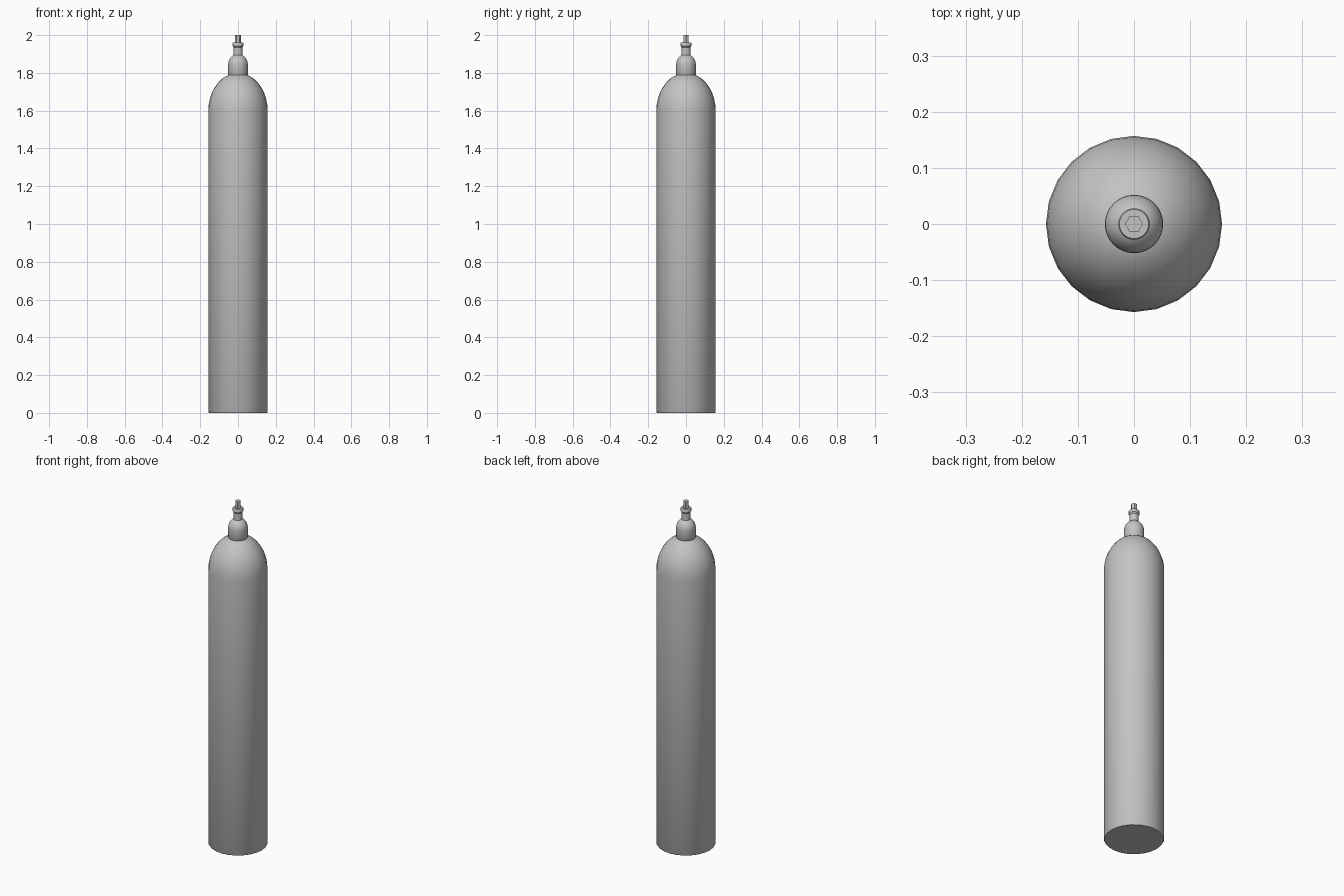
import bpy, math

cube = bpy.data.objects.get("Cube")
if cube:
    bpy.data.objects.remove(cube, do_unlink=True)

steel = bpy.data.materials.new("grey_steel")
steel.use_nodes = True
colour = (0.55, 0.55, 0.55, 1)
steel.diffuse_color = colour
steel.node_tree.nodes["Principled BSDF"].inputs["Base Color"].default_value = colour


def lathe(name, profile, sides, smooth_angle=35):
    """Revolve (radius, height) points around z and cap both ends."""
    verts = [(r * math.cos(2 * math.pi * i / sides), r * math.sin(2 * math.pi * i / sides), z)
             for r, z in profile for i in range(sides)]
    faces = [(k * sides + i, k * sides + (i + 1) % sides,
              (k + 1) * sides + (i + 1) % sides, (k + 1) * sides + i)
             for k in range(len(profile) - 1) for i in range(sides)]
    faces.append(tuple(reversed(range(sides))))
    faces.append(tuple(range(len(verts) - sides, len(verts))))
    mesh = bpy.data.meshes.new(name)
    mesh.from_pydata(verts, [], faces)
    mesh.materials.append(steel)
    obj = bpy.data.objects.new(name, mesh)
    bpy.context.collection.objects.link(obj)
    bpy.ops.object.select_all(action='DESELECT')
    obj.select_set(True)
    bpy.context.view_layer.objects.active = obj
    bpy.ops.object.shade_smooth_by_angle(angle=math.radians(smooth_angle))
    return obj


def dome(radius, base, height, end_angle, steps):
    """Quarter-ellipse profile from the rim up to end_angle degrees."""
    angles = [math.radians(end_angle * k / steps) for k in range(steps + 1)]
    return [(radius * math.cos(a), base + height * math.sin(a)) for a in angles]


# Cylinder body with a softened foot and domed shoulder
lathe("tank_body", [(0.153, 0), (0.157, 0.006)] + dome(0.157, 1.6, 0.2, 75, 8), 24)

# Domed cap around the neck
lathe("neck_cap", [(0.049, 1.785), (0.052, 1.79)] + dome(0.052, 1.845, 0.055, 70, 6), 32)

# Valve neck with a flared collar
lathe("valve_neck", [(0.023, 1.89), (0.023, 1.935), (0.028, 1.942),
                     (0.028, 1.958), (0.026, 1.961)], 32)

# Hexagonal valve stem
lathe("valve_stem", [(0.016, 1.955), (0.016, 2.0)], 6)
